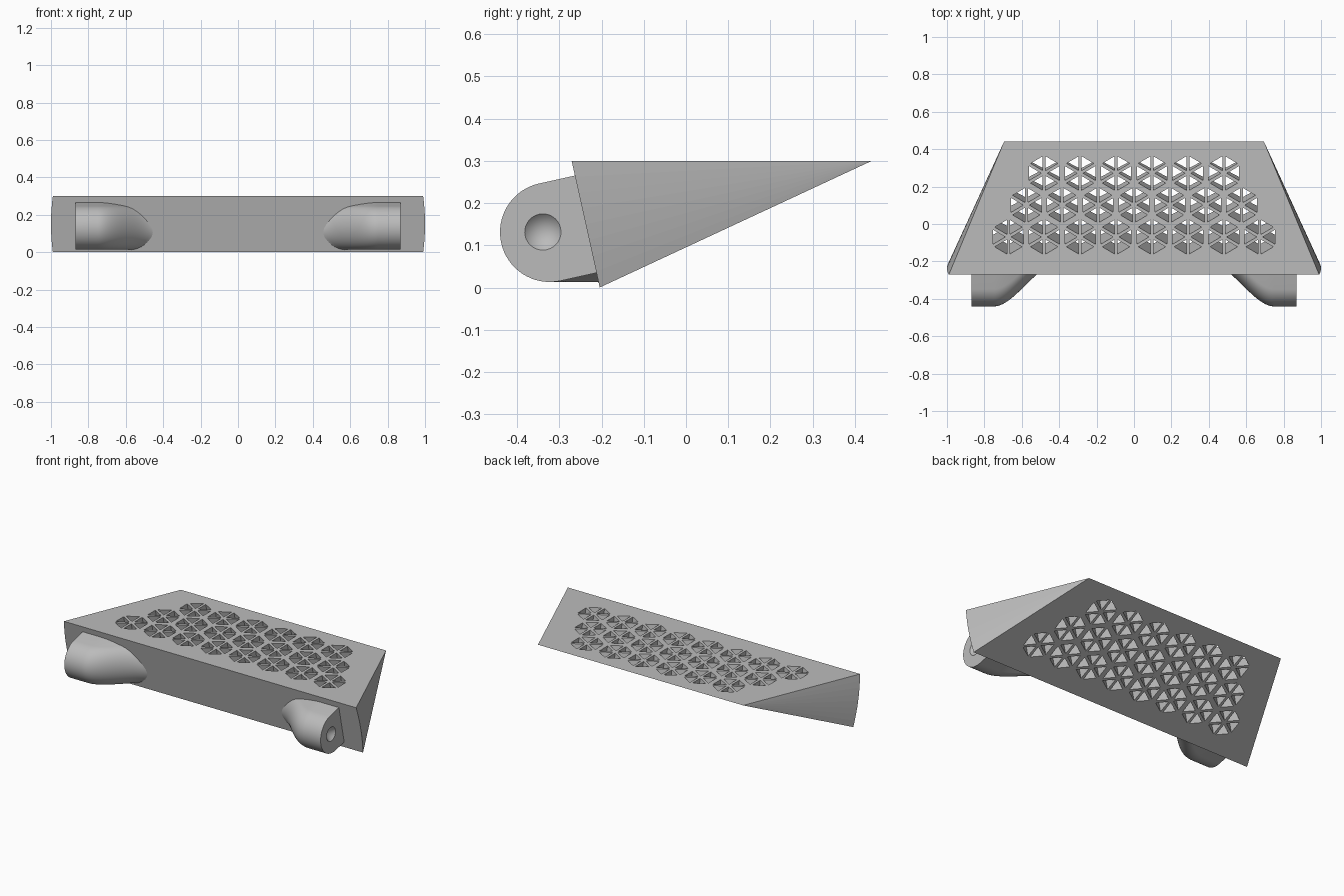
import bpy, bmesh, math
from mathutils import Matrix, Vector

cube = bpy.data.objects.get("Cube")
if cube:
    bpy.data.objects.remove(cube, do_unlink=True)

# Local frame: x across, y along the wedge's centre plane (0 at the thin edge), z its thickness
LENGTH, HALF = 0.694, 0.1535
TILT = math.atan2(0.15, 0.6775)
FRAME = Matrix.Translation((0, 0.44, 0.30)) @ Matrix.Rotation(TILT, 4, 'X')

grey = bpy.data.materials.new("plain grey")
grey.use_nodes = True
grey.diffuse_color = (0.5, 0.5, 0.5, 1)
grey.node_tree.nodes["Principled BSDF"].inputs["Base Color"].default_value = grey.diffuse_color


def make(name, bm):
    bmesh.ops.recalc_face_normals(bm, faces=bm.faces)
    bm.transform(FRAME)
    mesh = bpy.data.meshes.new(name)
    bm.to_mesh(mesh)
    bm.free()
    mesh.materials.append(grey)
    obj = bpy.data.objects.new(name, mesh)
    bpy.context.collection.objects.link(obj)
    return obj


def select(obj):
    bpy.ops.object.select_all(action='DESELECT')
    obj.select_set(True)
    bpy.context.view_layer.objects.active = obj


def cut(obj, cutter):
    mod = obj.modifiers.new("cut", 'BOOLEAN')
    mod.operation, mod.solver, mod.object = 'DIFFERENCE', 'EXACT', cutter
    select(obj)
    bpy.ops.object.modifier_apply(modifier=mod.name)
    bpy.data.objects.remove(cutter, do_unlink=True)


def loft(bm, rings):
    """Skin a list of closed point rings and cap both ends."""
    rows = [[bm.verts.new(p) for p in ring] for ring in rings]
    n = len(rows[0])
    for a, b in zip(rows, rows[1:]):
        for i in range(n):
            j = (i + 1) % n
            bm.faces.new((a[i], a[j], b[j], b[i]))
    bm.faces.new(rows[0])
    bm.faces.new(rows[-1])


# Wedge body with slightly bowed ends
bm = bmesh.new()
steps = 8
tip = [bm.verts.new((s * 0.695, 0, 0)) for s in (-1, 1)]
ends = []
for s in (-1, 1):
    ends.append([bm.verts.new((s * (1 - 0.01 * t * t), -LENGTH, HALF * t))
                 for t in (2 * i / steps - 1 for i in range(steps + 1))])
for side, apex in zip(ends, tip):
    for a, b in zip(side, side[1:]):
        bm.faces.new((apex, a, b))
for k in (0, -1):
    bm.faces.new((tip[0], tip[1], ends[1][k], ends[0][k]))
bm.faces.new(ends[0] + ends[1][::-1])
body = make("wedge_body", bm)

# Grid of hexagons, each split into six triangular through holes
PITCH, INRADIUS, RIB = 0.192, 0.081, 0.016
bm = bmesh.new()
for row in range(3):
    count = 6 + row
    for col in range(count):
        centre = Vector(((col - (count - 1) / 2) * PITCH, -0.165 - row * PITCH * math.sqrt(3) / 2, 0))
        for k in range(6):
            turn = Matrix.Rotation(k * math.pi / 3, 3, 'Z')
            w = (INRADIUS - RIB) * math.tan(math.pi / 6)
            tri = [centre + turn @ Vector(p) for p in ((RIB, 0, 0), (INRADIUS, w, 0), (INRADIUS, -w, 0))]
            loft(bm, [[p + Vector((0, 0, z)) for p in tri] for z in (-0.3, 0.3)])
cut(body, make("grid_cutter", bm))

# Hinge lugs: a round nose that sinks back into the front face toward the middle
RADIUS, NOSE = 0.118, -0.781
OUTER, BEND, INNER, SINK = 0.868, 0.75, 0.42, 0.217


def lug_ring(x, sink):
    pts = [(0.3, RADIUS)]
    for i in range(33):
        a = math.pi / 2 + math.pi * i / 32
        pts.append((RADIUS * math.cos(a), RADIUS * math.sin(a)))
    pts.append((0.3, -RADIUS))
    dy, dz = sink * math.cos(TILT), -sink * math.sin(TILT)
    return [(x, min(NOSE + y + dy, -LENGTH + 0.006), max(z + dz, 0.005 - HALF)) for y, z in pts]


for side, name in ((1, "left_lug"), (-1, "right_lug")):
    bm = bmesh.new()
    rings = [lug_ring(side * OUTER, 0)]
    for i in range(29):
        t = i / 28
        rings.append(lug_ring(side * (BEND + (INNER - BEND) * t), SINK * t * t * (3 - 2 * t)))
    loft(bm, rings)
    lug = make(name, bm)

    # Conical socket in the outer end
    bm = bmesh.new()
    place = Matrix.Translation((side * OUTER, NOSE - 0.016, 0.004)) @ Matrix.Rotation(side * math.pi / 2, 4, 'Y')
    bmesh.ops.create_cone(bm, cap_ends=True, segments=32, radius1=0, radius2=0.086,
                          depth=0.09, matrix=place)
    cut(lug, make("socket_cutter", bm))
    select(lug)
    bpy.ops.object.shade_smooth_by_angle(angle=math.radians(35))
